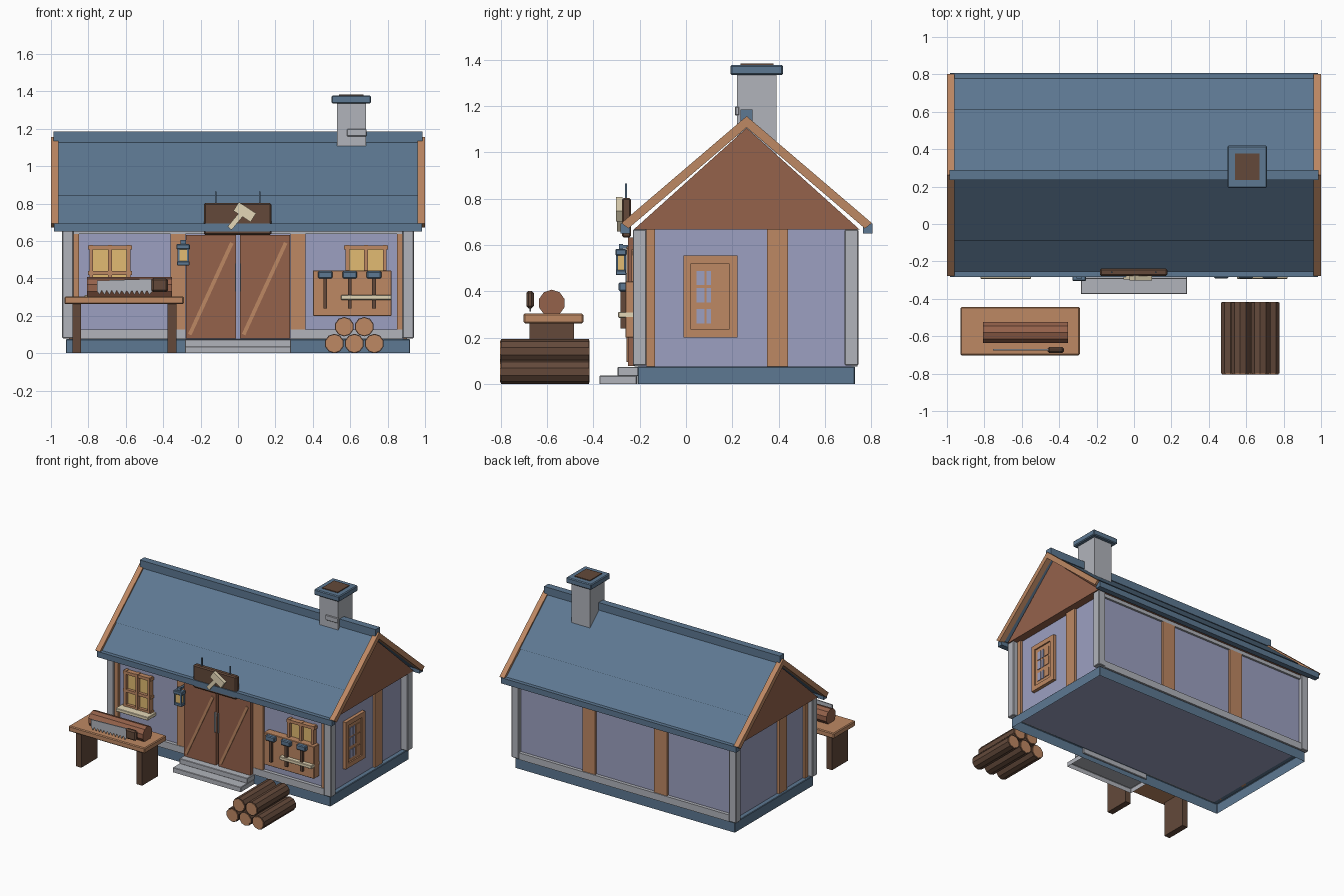
import bpy, bmesh, math
from mathutils import Vector

if "Cube" in bpy.data.objects:
    bpy.data.objects.remove(bpy.data.objects["Cube"])


def mat(name, r, g, b):
    m = bpy.data.materials.new(name)
    lin = [((c / 255 + 0.055) / 1.055) ** 2.4 for c in (r, g, b)]
    m.diffuse_color = (*lin, 1)
    m.use_nodes = True
    m.node_tree.nodes["Principled BSDF"].inputs["Base Color"].default_value = m.diffuse_color
    return m


BLUE = mat("slate_blue", 93, 120, 146)
WALL = mat("lavender_plaster", 156, 160, 193)
STONE = mat("grey_stone", 177, 180, 187)
WOOD = mat("light_wood", 189, 136, 99)
BROWN = mat("red_brown_wood", 149, 98, 75)
DARK = mat("dark_wood", 99, 73, 58)
GLASS = mat("amber_glass", 226, 187, 114)
CREAM = mat("cream", 228, 215, 183)


def finish(name, bm, mats, bevel=0):
    bmesh.ops.recalc_face_normals(bm, faces=bm.faces)
    me = bpy.data.meshes.new(name)
    bm.to_mesh(me)
    bm.free()
    ob = bpy.data.objects.new(name, me)
    bpy.context.collection.objects.link(ob)
    for m in mats:
        me.materials.append(m)
    if bevel:
        b = ob.modifiers.new("bevel", 'BEVEL')
        b.width, b.segments = bevel, 1
    return ob


def prism(name, pts, axis, a, b, m, bevel=0, open_base=False):
    """Extrude a 2D outline along axis: 'x' outline is (y, z), 'y' outline is (x, z)."""
    bm = bmesh.new()
    put = (lambda p, t: (t, p[0], p[1])) if axis == 'x' else (lambda p, t: (p[0], t, p[1]))
    f = bm.faces.new([bm.verts.new(put(p, a)) for p in pts])
    ext = bmesh.ops.extrude_face_region(bm, geom=[f])
    move = Vector((b - a, 0, 0)) if axis == 'x' else Vector((0, b - a, 0))
    bmesh.ops.translate(bm, vec=move, verts=[v for v in ext['geom'] if isinstance(v, bmesh.types.BMVert)])
    bmesh.ops.recalc_face_normals(bm, faces=bm.faces)
    if open_base:
        low = [f for f in bm.faces if f.calc_center_median().z < 1e-4]
        bmesh.ops.delete(bm, geom=low, context='FACES')
    return finish(name, bm, [m], bevel)


def box(name, x0, x1, y0, y1, z0, z1, m, bevel=0, open_base=False):
    return prism(name, [(x0, z0), (x1, z0), (x1, z1), (x0, z1)], 'y', y0, y1, m, bevel, open_base)


def bar(name, p, q, w, y0, y1, m):
    """Straight bar on the front, from p to q in (x, z)."""
    p, q = Vector(p), Vector(q)
    d = (q - p).normalized() * w / 2
    n = Vector((-d.y, d.x))
    return prism(name, [p + n, p - n, q - n, q + n], 'y', y0, y1, m)


def log(name, c, r, a, b, axis, m, n=10):
    pts = [(c[0] + r * math.cos((i + .5) * math.tau / n), c[1] + r * math.sin((i + .5) * math.tau / n))
           for i in range(n)]
    return prism(name, pts, axis, a, b, m)


# Foundation and steps (open underneath), walls
box("foundation", -.92, .92, -.21, .73, 0, .076, BLUE, .004, True)
box("lower_step", -.284, .284, -.374, -.212, 0, .036, STONE, .003, True)
box("upper_step", -.284, .284, -.295, -.2, .034, .074, STONE, .003)
box("walls", -.885, .885, -.195, .715, .074, .667, WALL)

# Stone corner posts, base bands and top plates
for sx in (-1, 1):
    x0, x1 = sorted((sx * .88, sx * .94))
    box("front_corner_stone", x0, x1, -.23, -.17, .08, .667, STONE, .004)
    box("back_corner_stone", x0, x1, .685, .745, .08, .667, STONE, .004)
    x0, x1 = sorted((sx * .28, sx * .88))
    box("front_base_band", x0, x1, -.222, -.19, .076, .127, STONE)
box("back_base_band", -.88, .88, .71, .74, .076, .127, STONE)
box("front_top_plate", -.88, .88, -.215, -.19, .637, .667, STONE)
box("back_top_plate", -.88, .88, .71, .73, .64, .667, STONE)

# Timber posts
for sx in (-1, 1):
    for a, b in ((.28, .36), (.85, .88)):
        x0, x1 = sorted((sx * a, sx * b))
        box("front_timber", x0, x1, -.218, -.19, .127, .637, WOOD)
    box("back_timber", sx * .3 - .053, sx * .3 + .053, .71, .733, .127, .64, WOOD)
    x0, x1 = sorted((sx * .875, sx * .903))
    box("side_front_timber", x0, x1, -.17, -.135, .076, .667, WOOD)
    yc = .262 + sx * .133
    box("side_timber", x0, x1, yc - .045, yc + .045, .076, .667, WOOD)

# Gables and roof
C = .262
prism("gable", [(C - .488, .667), (C + .488, .667), (C, 1.106)], 'x', -.945, .945, BROWN)


def chevron(name, h, ztop, zend, zin, a, b, m):
    k = (ztop - zend) / h
    g = h - .03
    prism(name, [(C - h, zend), (C, ztop), (C + h, zend), (C + g, zin - k * g), (C, zin),
                 (C - g, zin - k * g)], 'x', a, b, m)


chevron("roof", .53, 1.131, .68, 1.108, -.965, .965, BLUE)
chevron("upper_roof_course", .352, 1.143, .843, 1.12, -.962, .962, BLUE)
for sx in (-1, 1):
    a, b = sorted((sx * .96, sx))
    chevron("rake_board", .541, 1.157, .695, 1.108, a, b, WOOD)
box("ridge_cap", -.987, .987, C - .026, C + .026, 1.128, 1.185, BLUE)
box("front_eave_board", -.983, .983, -.283, -.243, .65, .693, BLUE)
box("back_eave_board", -.983, .983, .765, .806, .65, .693, BLUE)

# Chimney
box("chimney", .53, .685, .22, .392, .98, 1.34, STONE)
box("chimney_brick", .583, .687, .212, .23, 1.16, 1.198, STONE, .003)
box("chimney_cap", .5, .711, .192, .419, 1.335, 1.378, BLUE, .006)
box("chimney_opening", .54, .67, .235, .377, 1.37, 1.384, DARK)

# Double door with diagonal braces
for x in (-.278, .01):
    box("door_leaf", x, x + .268, -.25, -.19, .078, .632, BROWN)
    bar("door_brace", (x + .02, .1), (x + .245, .59), .02, -.256, -.245, WOOD)
for x in (-.017, .01):
    box("door_handle", x, x + .007, -.262, -.245, .33, .48, STONE)

# Front windows with sills
for c in (-.685, .685):
    box("window_glass", c - .105, c + .105, -.21, -.19, .3, .57, GLASS)
    for x in (-.1, 0, .1):
        box("window_upright", c + x - .01, c + x + .01, -.235, -.19, .3, .58, WOOD)
    for z in (.315, .43, .565):
        box("window_rail", c - .117, c + .117, -.232, -.19, z - .011, z + .011, WOOD)
    box("window_sill", c - .135, c + .135, -.293, -.19, .286, .311, CREAM, .003)

# Right side window: frame ring, inner casing and small panes
for y0, y1, z0, z1 in ((-.01, .222, .2, .235), (-.01, .222, .52, .555),
                       (-.01, .022, .235, .52), (.185, .222, .235, .52)):
    box("side_window_frame", .875, .91, y0, y1, z0, z1, WOOD)
box("side_window_casing", .875, .9, .02, .19, .23, .525, WOOD)
for y0, y1, m in ((.045, .08, WALL), (.088, .108, WALL), (.118, .165, WOOD)):
    for z0 in (.262, .352, .427):
        box("side_window_pane", .89, .905, y0, y1, z0, z0 + .062, m)

# Tool rack with three mallets
box("tool_rack", .4, .82, -.262, -.2, .2, .443, WOOD, .003)
for x in (.467, .597, .727):
    box("mallet_handle", x - .01, x + .01, -.282, -.262, .24, .41, DARK)
    box("mallet_head", x - .039, x + .039, -.291, -.255, .4, .439, BLUE, .006)

# Lantern by the door
L = (-.293, -.281)


def lantern_box(name, r, z0, z1, m, bevel=0):
    box(name, L[0] - r, L[0] + r, L[1] - r * .65, L[1] + r * .65, z0, z1, m, bevel)


lantern_box("lantern_base", .034, .47, .492, BLUE, .003)
lantern_box("lantern_glass", .024, .49, .56, GLASS)
lantern_box("lantern_cap", .036, .555, .583, BLUE, .004)
lantern_box("lantern_top", .014, .58, .605, BLUE)
box("lantern_bracket", L[0] - .008, L[0] + .008, L[1], -.2, .585, .6, BLUE)
for sx in (-1, 1):
    for sy in (-1, 1):
        x, y = L[0] + sx * .026, L[1] + sy * .017
        box("lantern_corner", x - .005, x + .005, y - .004, y + .004, .485, .56, BLUE)

# Hanging sign with mallet emblem
box("sign_board", -.183, .178, -.277, -.237, .632, .804, DARK, .008)
for x in (-.12, .117):
    box("sign_rod", x - .004, x + .004, -.263, -.255, .79, .866, BLUE)
bar("emblem_handle", (-.045, .668), (.035, .765), .028, -.297, -.275, CREAM)
bar("emblem_head", (-.01, .785), (.082, .725), .055, -.302, -.275, CREAM)

# Workbench
box("bench_top", -.927, -.29, -.702, -.443, .262, .304, WOOD, .006)
for x in (-.862, -.353):
    box("bench_leg", x - .023, x + .023, -.675, -.483, 0, .264, DARK)
log("bench_log", (-.58, .349), .058, -.808, -.352, 'x', BROWN)

# Saw with toothed blade
teeth = []
for i in range(11):
    x = -.755 + i * .0268
    teeth += [(x, .335), (x + .0134, .312)]
prism("saw_blade", teeth + [(-.455, .335), (-.455, .398), (-.755, .388)], 'y', -.677, -.669, STONE)
box("saw_handle", -.463, -.375, -.69, -.657, .327, .402, DARK, .01)

# Log pile with pale cut ends
for x, z in ((.515, .052), (.622, .052), (.729, .052), (.568, .142), (.675, .142)):
    log("stacked_log", (x, z), .052, -.8, -.42, 'y', DARK)
    log("log_front_cut", (x, z), .046, -.804, -.79, 'y', WOOD)
    log("log_back_cut", (x, z), .046, -.43, -.416, 'y', WOOD)
